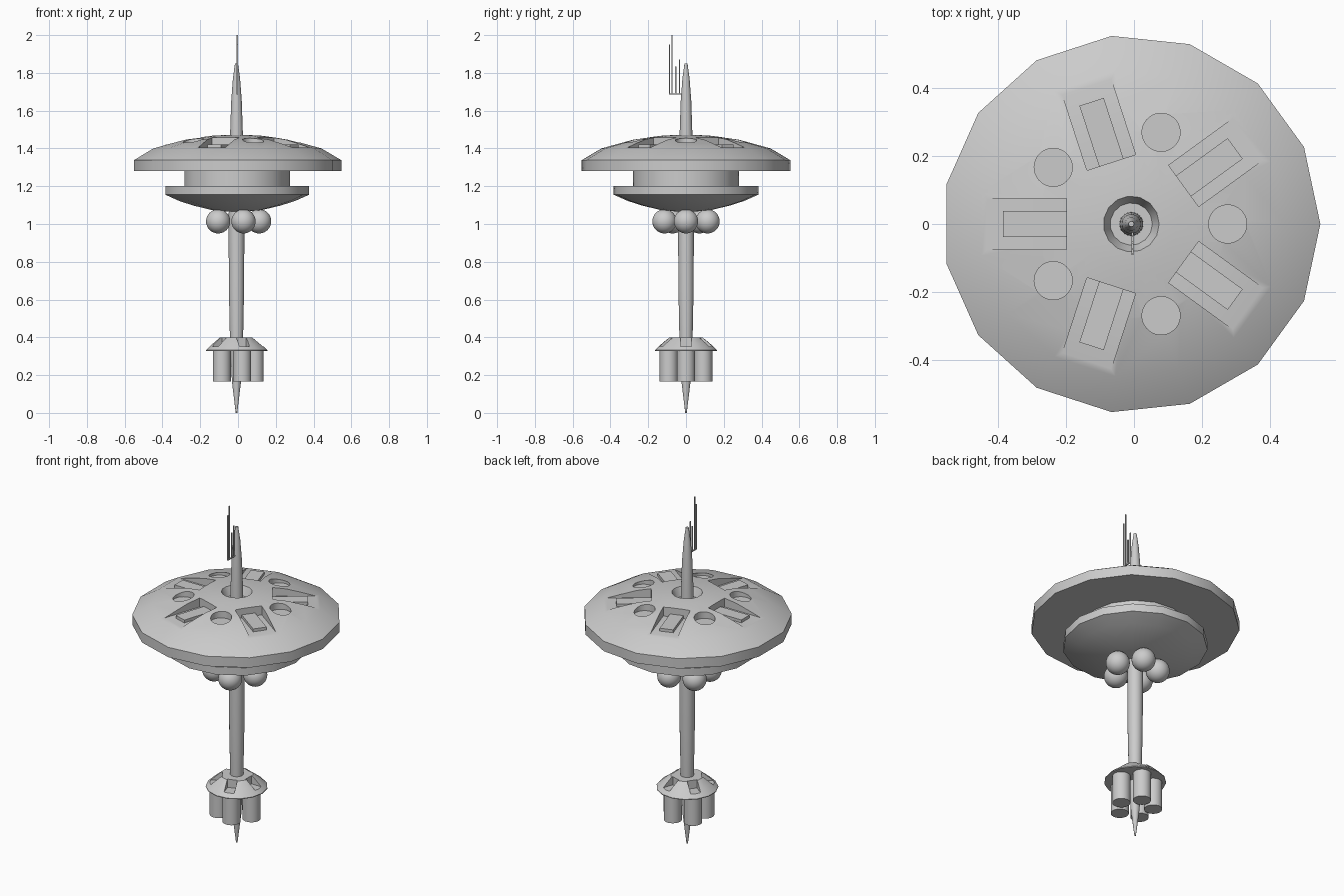
import bpy, bmesh, math
from mathutils import Matrix, Vector

cube = bpy.data.objects.get("Cube")
if cube:
    bpy.data.objects.remove(cube)

CX = -0.008  # axis of the station
STEP = math.radians(72)

grey = bpy.data.materials.new("hull grey")
grey.use_nodes = True
colour = (0.6, 0.6, 0.6, 1)
grey.diffuse_color = colour
grey.node_tree.nodes["Principled BSDF"].inputs["Base Color"].default_value = colour


def finish(name, bm, smooth=True):
    bmesh.ops.recalc_face_normals(bm, faces=bm.faces)
    mesh = bpy.data.meshes.new(name)
    bm.to_mesh(mesh)
    bm.free()
    mesh.materials.append(grey)
    ob = bpy.data.objects.new(name, mesh)
    ob.location.x = CX
    bpy.context.collection.objects.link(ob)
    if smooth:
        shade(ob)
    return ob


def shade(ob):
    bpy.ops.object.select_all(action='DESELECT')
    ob.select_set(True)
    bpy.context.view_layer.objects.active = ob
    bpy.ops.object.shade_smooth_by_angle(angle=math.radians(30))


def lathe(name, profile, sides=15, smooth=True):
    """Spin (radius, z) points round the axis and cap both ends."""
    bm = bmesh.new()
    rings = []
    for r, z in profile:
        rings.append([bm.verts.new((r * math.cos(math.tau * i / sides),
                                    r * math.sin(math.tau * i / sides), z))
                      for i in range(sides)])
    for a, b in zip(rings, rings[1:]):
        for i in range(sides):
            j = (i + 1) % sides
            bm.faces.new((a[i], a[j], b[j], b[i]))
    bm.faces.new(rings[0])
    bm.faces.new(rings[-1])
    return finish(name, bm, smooth)


def box(bm, x0, x1, width, z0, z1, turn):
    place = (Matrix.Rotation(turn, 4, 'Z')
             @ Matrix.Translation(((x0 + x1) / 2, 0, (z0 + z1) / 2))
             @ Matrix.Diagonal((x1 - x0, width, z1 - z0, 1)))
    bmesh.ops.create_cube(bm, size=1, matrix=place)


def cylinder(bm, dist, r, z0, z1, turn, sides=32):
    place = (Matrix.Rotation(turn, 4, 'Z')
             @ Matrix.Translation((dist, 0, (z0 + z1) / 2)))
    bmesh.ops.create_cone(bm, cap_ends=True, segments=sides, radius1=r,
                          radius2=r, depth=z1 - z0, matrix=place)


def carve(ob, bm):
    cutter = finish(ob.name + "_cutter", bm, False)
    cutter.hide_render = True
    mod = ob.modifiers.new("carve", 'BOOLEAN')
    mod.operation = 'DIFFERENCE'
    mod.solver = 'EXACT'
    mod.object = cutter
    bpy.context.view_layer.objects.active = ob
    bpy.ops.object.modifier_apply(modifier=mod.name)
    bpy.data.objects.remove(cutter)
    shade(ob)


# Upper saucer with a central well, bays and round pits
saucer = lathe("upper_saucer", [(0.555, 1.28), (0.555, 1.338), (0.45, 1.4),
                                (0.28, 1.447), (0.135, 1.467), (0.082, 1.47),
                                (0.062, 1.42)], smooth=False)
cuts = bmesh.new()
for i in range(5):
    box(cuts, 0.19, 0.6, 0.15, 1.405, 1.6, i * STEP + math.pi)
    cylinder(cuts, 0.283, 0.056, 1.415, 1.6, i * STEP)
carve(saucer, cuts)

# Low platforms inside the bays
pads = bmesh.new()
for i in range(5):
    box(pads, 0.188, 0.377, 0.075, 1.395, 1.422, i * STEP + math.pi)
finish("bay_platforms", pads)

# Neck and lower saucer
lathe("neck", [(0.282, 1.19), (0.282, 1.285)])
lathe("lower_saucer", [(0.385, 1.2), (0.385, 1.155), (0.31, 1.122),
                       (0.235, 1.098), (0.13, 1.073), (0.06, 1.067)])

# Cluster of round tanks
tanks = bmesh.new()
for i in range(5):
    spot = Matrix.Rotation(i * STEP, 4, 'Z') @ Vector((0.12, 0, 1.014))
    bmesh.ops.create_uvsphere(tanks, u_segments=32, v_segments=16, radius=0.064,
                              matrix=Matrix.Translation(spot))
finish("round_tanks", tanks)

# Long tapering spindle
lathe("spindle", [(0.004, 0), (0.024, 0.165), (0.035, 0.4), (0.04, 0.65),
                  (0.042, 1.0), (0.034, 1.47), (0.028, 1.65), (0.019, 1.77),
                  (0.008, 1.85)], sides=24)

# Engine pod with notches and its five thrusters
pod = lathe("engine_pod", [(0.165, 0.328), (0.165, 0.332), (0.128, 0.367),
                           (0.088, 0.4)], smooth=False)
cuts = bmesh.new()
for i in range(5):
    box(cuts, 0.075, 0.25, 0.056, 0.352, 0.5, i * STEP)
carve(pod, cuts)
thrusters = bmesh.new()
for i in range(5):
    cylinder(thrusters, 0.096, 0.048, 0.165, 0.335, i * STEP)
finish("thrusters", thrusters)

# Antenna rack
rack = bmesh.new()
box(rack, -0.09, -0.015, 0.006, 1.686, 1.692, math.pi / 2)
for y, top in ((-0.088, 1.95), (-0.074, 2.0), (-0.054, 1.835), (-0.035, 1.87)):
    box(rack, y - 0.003, y + 0.003, 0.006, 1.688, top, math.pi / 2)
finish("antenna_rack", rack).location.x = -0.004
